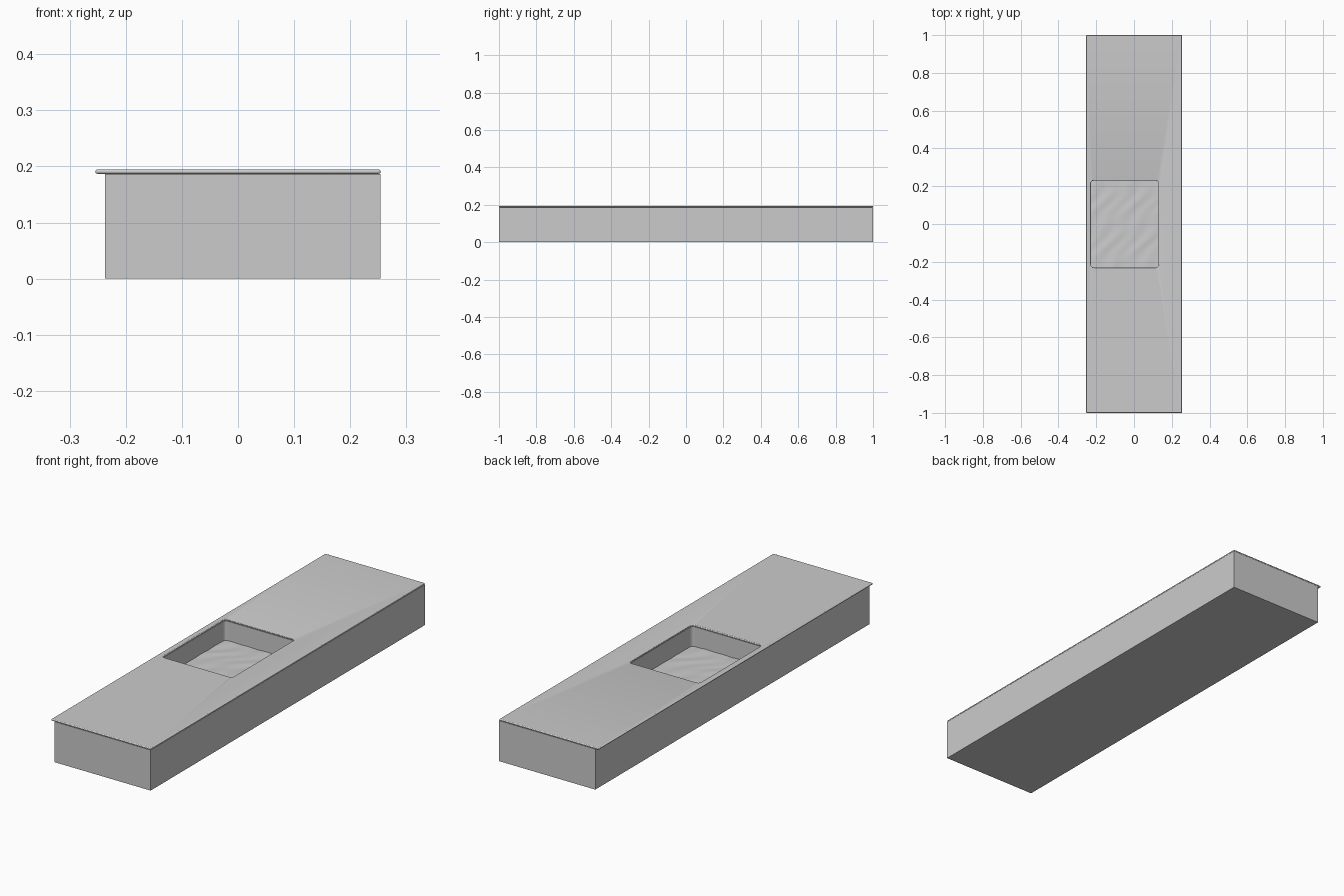
import bpy, bmesh, math

if "Cube" in bpy.data.objects:
    bpy.data.objects.remove(bpy.data.objects["Cube"])

TOP, SEAM, WATER = 0.195, 0.187, 0.097
HOLE = (-0.228, 0.13, -0.23, 0.23)
RADIUS = 0.015


def new_object(name, bm):
    bmesh.ops.recalc_face_normals(bm, faces=bm.faces)
    mesh = bpy.data.meshes.new(name)
    bm.to_mesh(mesh)
    bm.free()
    obj = bpy.data.objects.new(name, mesh)
    bpy.context.collection.objects.link(obj)
    return obj


def prism(name, outline, z0, z1):
    bm = bmesh.new()
    face = bm.faces.new([bm.verts.new((x, y, z0)) for x, y in outline])
    ext = bmesh.ops.extrude_face_region(bm, geom=[face])
    moved = [v for v in ext["geom"] if isinstance(v, bmesh.types.BMVert)]
    bmesh.ops.translate(bm, verts=moved, vec=(0, 0, z1 - z0))
    return new_object(name, bm)


def rectangle(x0, x1, y0, y1):
    return [(x0, y0), (x1, y0), (x1, y1), (x0, y1)]


def rounded(x0, x1, y0, y1, r, steps=6):
    centres = [(x1 - r, y1 - r), (x0 + r, y1 - r), (x0 + r, y0 + r), (x1 - r, y0 + r)]
    points = []
    for i, (cx, cy) in enumerate(centres):
        for s in range(steps + 1):
            a = math.pi / 2 * (i + s / steps)
            points.append((cx + r * math.cos(a), cy + r * math.sin(a)))
    return points


def cut(obj, cutter):
    mod = obj.modifiers.new("basin_opening", "BOOLEAN")
    mod.operation = "DIFFERENCE"
    mod.solver = "EXACT"
    mod.object = cutter


def smooth(obj):
    bpy.ops.object.select_all(action="DESELECT")
    obj.select_set(True)
    bpy.context.view_layer.objects.active = obj
    bpy.ops.object.shade_smooth_by_angle(angle=math.radians(35))


# Hidden cutter shaped like the sink basin
cutter = prism("basin_cutter", rounded(*HOLE, RADIUS), WATER - 0.03, TOP + 0.05)
cutter.hide_render = True
cutter.hide_set(True)

# Solid counter body with the basin sunk into it
body = prism("counter_body", rectangle(-0.237, 0.254, -1, 1), 0, SEAM)
cut(body, cutter)
smooth(body)

# Thin worktop overhanging the left side, all rims rounded
worktop = prism("worktop", rectangle(-0.254, 0.254, -1, 1), SEAM, TOP)
cut(worktop, cutter)
bevel = worktop.modifiers.new("rounded_rim", "BEVEL")
bevel.width = 0.0035
bevel.segments = 3
bevel.limit_method = "ANGLE"
bevel.angle_limit = math.radians(40)
smooth(worktop)

# Rippled water surface filling the basin, corners tucked into the walls
x0, x1, y0, y1 = HOLE
bm = bmesh.new()
bmesh.ops.create_grid(bm, x_segments=36, y_segments=46, size=0.5)
for v in bm.verts:
    x = (x0 + x1) / 2 + v.co.x * (x1 - x0)
    y = (y0 + y1) / 2 + v.co.y * (y1 - y0)
    ripple = math.sin(70 * x - 45 * y + 1.2 * math.sin(30 * y)) + 0.6 * math.sin(38 * x - 52 * y + 1)
    v.co = (x, y, WATER + 0.0008 * ripple)
water = new_object("water", bm)
if water.data.polygons[0].normal.z < 0:
    water.data.flip_normals()
smooth(water)
